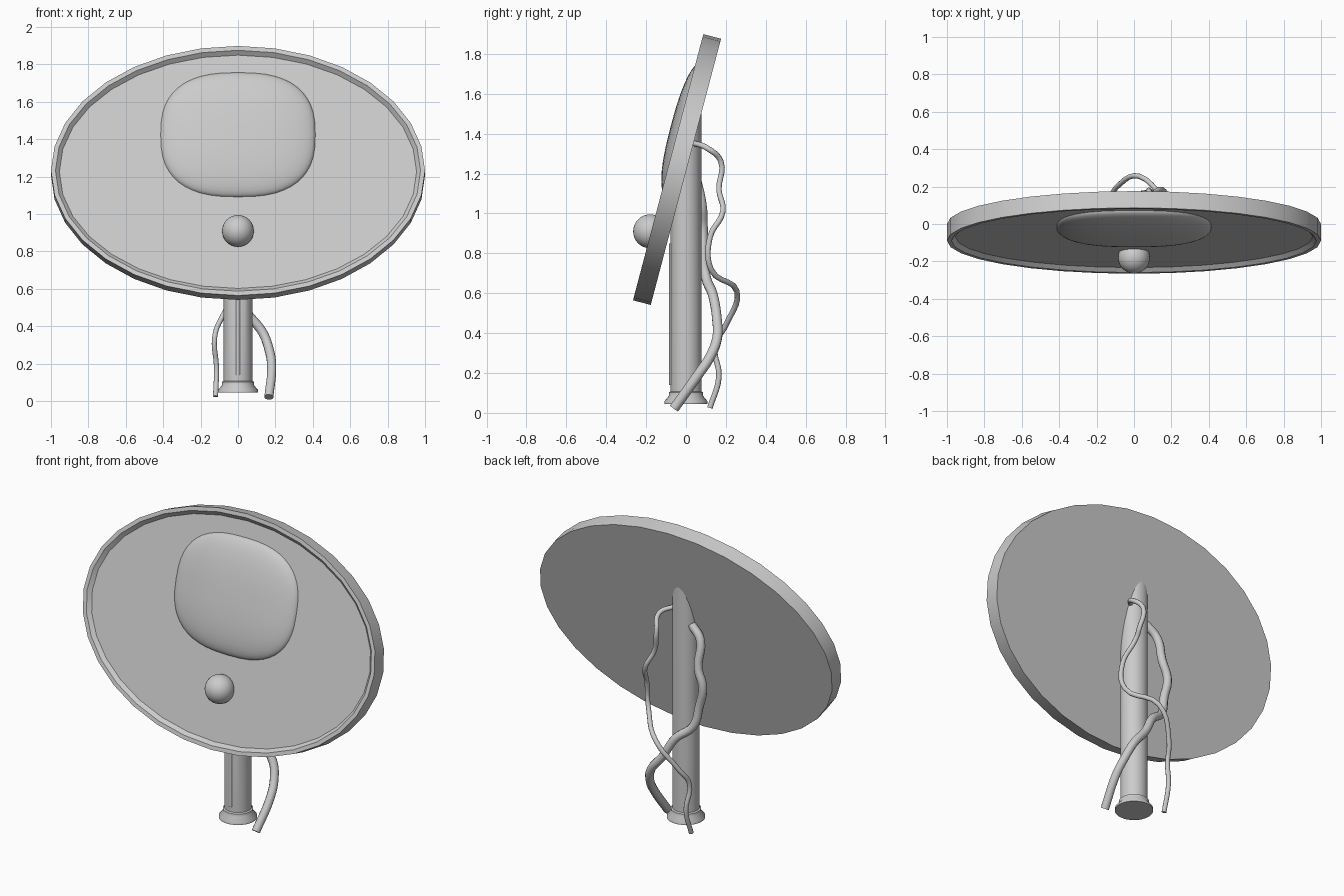
import bpy, bmesh, math
from mathutils import Matrix, Vector

if "Cube" in bpy.data.objects:
    bpy.data.objects.remove(bpy.data.objects["Cube"])

grey = bpy.data.materials.new("plain grey")
grey.diffuse_color = (0.6, 0.6, 0.6, 1)
grey.use_nodes = True
grey.node_tree.nodes["Principled BSDF"].inputs["Base Color"].default_value = grey.diffuse_color

TILT = Matrix.Translation((0, -0.045, 1.22)) @ Matrix.Rotation(math.radians(75.2), 4, 'X')


def finish(name, bm, matrix=Matrix(), angle=40):
    bmesh.ops.recalc_face_normals(bm, faces=bm.faces)
    bm.transform(matrix)
    me = bpy.data.meshes.new(name)
    bm.to_mesh(me)
    bm.free()
    ob = bpy.data.objects.new(name, me)
    bpy.context.collection.objects.link(ob)
    me.materials.append(grey)
    select(ob)
    bpy.ops.object.shade_smooth_by_angle(angle=math.radians(angle))
    return ob


def select(ob):
    bpy.ops.object.select_all(action='DESELECT')
    ob.select_set(True)
    bpy.context.view_layer.objects.active = ob


def loft(rings):
    """Skin closed rings of points and cap both ends."""
    bm = bmesh.new()
    loops = [[bm.verts.new(p) for p in ring] for ring in rings]
    n = len(loops[0])
    for a, b in zip(loops, loops[1:]):
        for i in range(n):
            j = (i + 1) % n
            bm.faces.new((a[i], a[j], b[j], b[i]))
    bm.faces.new(loops[0])
    bm.faces.new(loops[-1])
    return bm


def oval(rx, ry, z, n=32, power=2.0, cy=0.0):
    pts = []
    for i in range(n):
        t = 2 * math.pi * i / n
        c, s = math.cos(t), math.sin(t)
        pts.append((rx * math.copysign(abs(c) ** (2 / power), c),
                    cy + ry * math.copysign(abs(s) ** (2 / power), s), z))
    return pts


# Tilted oval dish with a raised rim and a sunken front
dish = [(0.0, -0.046), (0.0, 0.046), (0.024, 0.046), (0.045, 0.024)]
finish("oval_dish", loft([oval(1 - d, 0.69 - d, z) for d, z in dish]), TILT, 30)

# Domed cushion on the dish front
rings = []
for k in range(11):
    t = math.radians(88) * k / 10
    s = math.cos(t) ** 0.8
    rings.append(oval(0.415 * s, 0.345 * s, 0.02 + 0.066 * math.sin(t), 48, 2.6, 0.205))
finish("domed_cushion", loft(rings), TILT)

# Ball below the cushion
bm = bmesh.new()
bmesh.ops.create_uvsphere(bm, u_segments=32, v_segments=16, radius=0.085)
finish("front_ball", bm, Matrix.Translation((0, -0.18, 0.91)))

# Post with a stepped foot, cut off inside the dish
post = [(0.108, 0.045), (0.108, 0.058), (0.086, 0.085), (0.086, 0.103),
        (0.077, 0.108), (0.077, 1.7)]
bm = loft([oval(r, r, z) for r, z in post])
normal = TILT.to_3x3() @ Vector((0, 0, 1))
cut = bmesh.ops.bisect_plane(bm, geom=bm.verts[:] + bm.edges[:] + bm.faces[:],
                             plane_co=TILT.translation, plane_no=normal * -1, clear_inner=False,
                             clear_outer=False)
# the post is below and behind the dish, so drop everything in front of the plane
front = [v for v in bm.verts if (v.co - TILT.translation).dot(normal) > 1e-4]
bmesh.ops.delete(bm, geom=front, context='VERTS')
bmesh.ops.holes_fill(bm, edges=[e for e in bm.edges if e.is_boundary], sides=0)
finish("post", bm)

# Thin rod set into the front of the post
rod = loft([oval(0.013, 0.013, z, 12, cy=-0.071) for z in (0.14, 0.85)])
finish("front_rod", rod)


# Loose cables winding round the back of the post
def cable(name, radius, pts):
    cu = bpy.data.curves.new(name, 'CURVE')
    cu.dimensions = '3D'
    cu.bevel_depth = radius
    cu.bevel_resolution = 3
    cu.resolution_u = 5
    cu.use_fill_caps = True
    sp = cu.splines.new('BEZIER')
    sp.bezier_points.add(len(pts) - 1)
    for bp, p in zip(sp.bezier_points, pts):
        bp.co = p
        bp.handle_left_type = bp.handle_right_type = 'AUTO'
    ob = bpy.data.objects.new(name, cu)
    bpy.context.collection.objects.link(ob)
    cu.materials.append(grey)
    select(ob)
    bpy.ops.object.convert(target='MESH')
    bpy.ops.object.shade_smooth_by_angle(angle=math.radians(40))


cable("thick_cable", 0.025, [
    (-0.06, 0.03, 1.27), (-0.13, 0.045, 1.2), (-0.14, 0.08, 1.04), (-0.175, 0.085, 0.93),
    (-0.15, 0.085, 0.8), (-0.12, 0.1, 0.68), (-0.02, 0.135, 0.59), (0.05, 0.155, 0.47),
    (0.13, 0.155, 0.37), (0.165, 0.12, 0.28), (0.18, 0.06, 0.19), (0.165, -0.06, 0.022)])
cable("thin_cable", 0.014, [
    (0.05, 0.03, 1.355), (0.11, 0.11, 1.325), (0.08, 0.175, 1.26), (0.1, 0.165, 1.12),
    (0.15, 0.185, 1.01), (0.185, 0.12, 0.88), (0.17, 0.125, 0.72), (0.03, 0.255, 0.61),
    (-0.09, 0.2, 0.44), (-0.125, 0.145, 0.34), (-0.115, 0.165, 0.18), (-0.12, 0.12, 0.025)])
